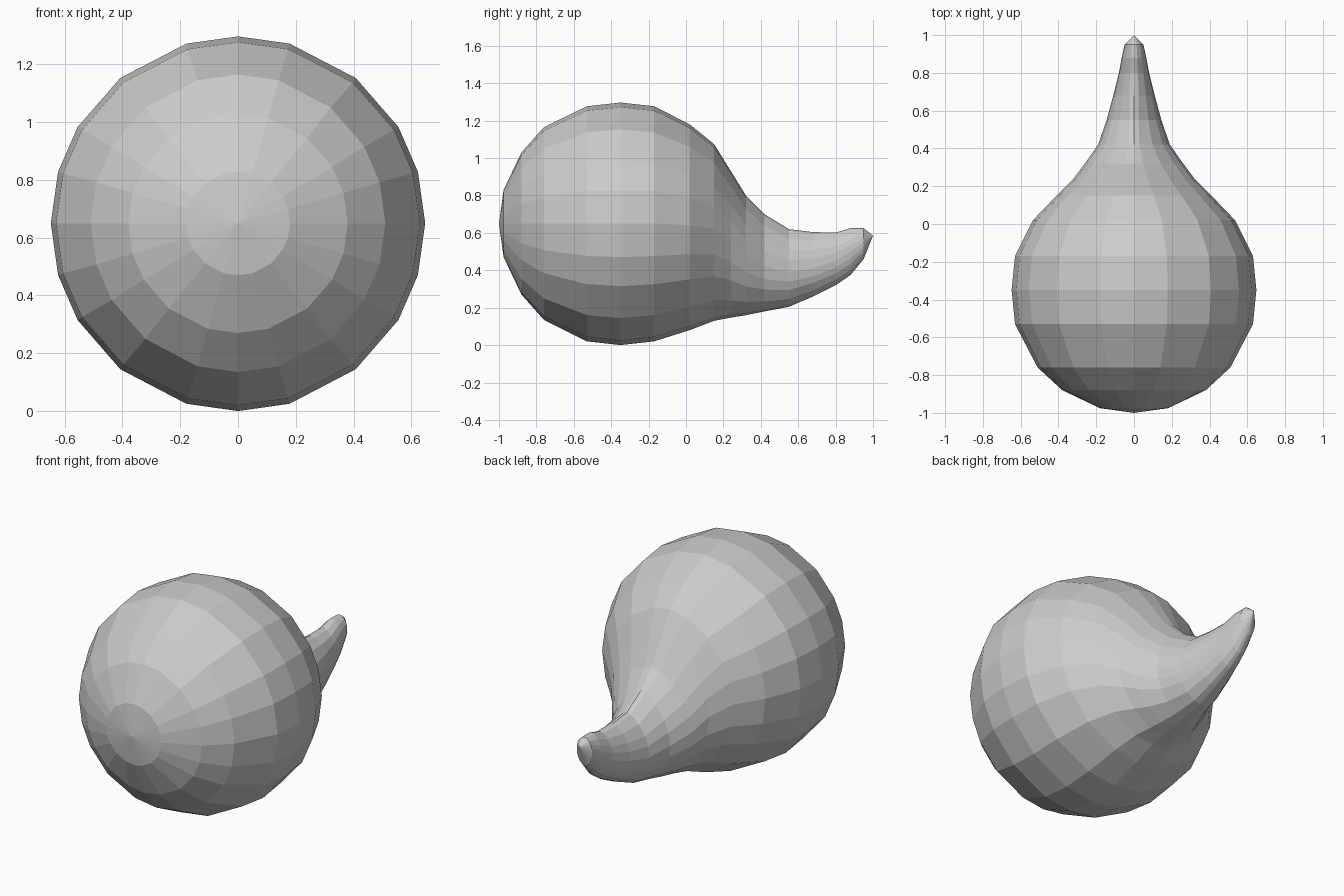
import bpy, bmesh
from math import sin, cos, radians

# Sections along y: (y, half width, bottom z, widest z, top z, pinch of upper half)
sections = [
    (-0.975, 0.18, 0.47, 0.65, 0.83, 1.0),
    (-0.88, 0.38, 0.27, 0.65, 1.03, 1.0),
    (-0.76, 0.51, 0.135, 0.65, 1.165, 1.0),
    (-0.53, 0.63, 0.02, 0.65, 1.277, 1.0),
    (-0.35, 0.648, 0.0, 0.65, 1.297, 1.0),
    (-0.17, 0.63, 0.02, 0.65, 1.277, 1.0),
    (0.02, 0.535, 0.08, 0.64, 1.18, 1.0),
    (0.15, 0.41, 0.13, 0.62, 1.075, 1.05),
    (0.24, 0.32, 0.147, 0.56, 0.93, 1.15),
    (0.32, 0.26, 0.16, 0.48, 0.80, 1.3),
    (0.42, 0.19, 0.18, 0.42, 0.70, 1.45),
    (0.55, 0.145, 0.205, 0.39, 0.62, 1.4),
    (0.68, 0.11, 0.26, 0.41, 0.604, 1.2),
    (0.80, 0.08, 0.32, 0.45, 0.602, 1.0),
    (0.88, 0.065, 0.375, 0.50, 0.625, 1.0),
    (0.95, 0.05, 0.46, 0.55, 0.625, 1.0),
]

# Uneven facet angles, measured from straight up, mirrored into every quadrant
quarter = [0, 16, 39, 59, 74]
half = quarter + [90] + [180 - a for a in reversed(quarter)]
angles = half + [360 - a for a in reversed(half[1:-1])]


def ring(bm, y, w, bottom, mid, top, pinch):
    verts = []
    for a in angles:
        s, c = sin(radians(a)), cos(radians(a))
        p = pinch if c > 0.001 else 1.0
        x = w * abs(s) ** p * (1 if s >= 0 else -1) if abs(s) > 1e-6 else 0.0
        z = mid + c * (top - mid if c > 0 else mid - bottom)
        verts.append(bm.verts.new((x, y, z)))
    return verts


# Round body drawn out into a keeled tail
bm = bmesh.new()
rings = [ring(bm, *s) for s in sections]
n = len(angles)
for a, b in zip(rings, rings[1:]):
    for i in range(n):
        j = (i + 1) % n
        bm.faces.new((a[i], a[j], b[j], b[i]))

# Front pole and tail tip
for y, z, loop in ((-1.0, 0.65, rings[0]), (1.0, 0.585, rings[-1])):
    pole = bm.verts.new((0, y, z))
    for i in range(n):
        bm.faces.new((loop[i], loop[(i + 1) % n], pole))

bmesh.ops.recalc_face_normals(bm, faces=bm.faces[:])
mesh = bpy.data.meshes.new("round_body_with_tail")
bm.to_mesh(mesh)
bm.free()
body = bpy.data.objects.new("round_body_with_tail", mesh)
bpy.context.collection.objects.link(body)
